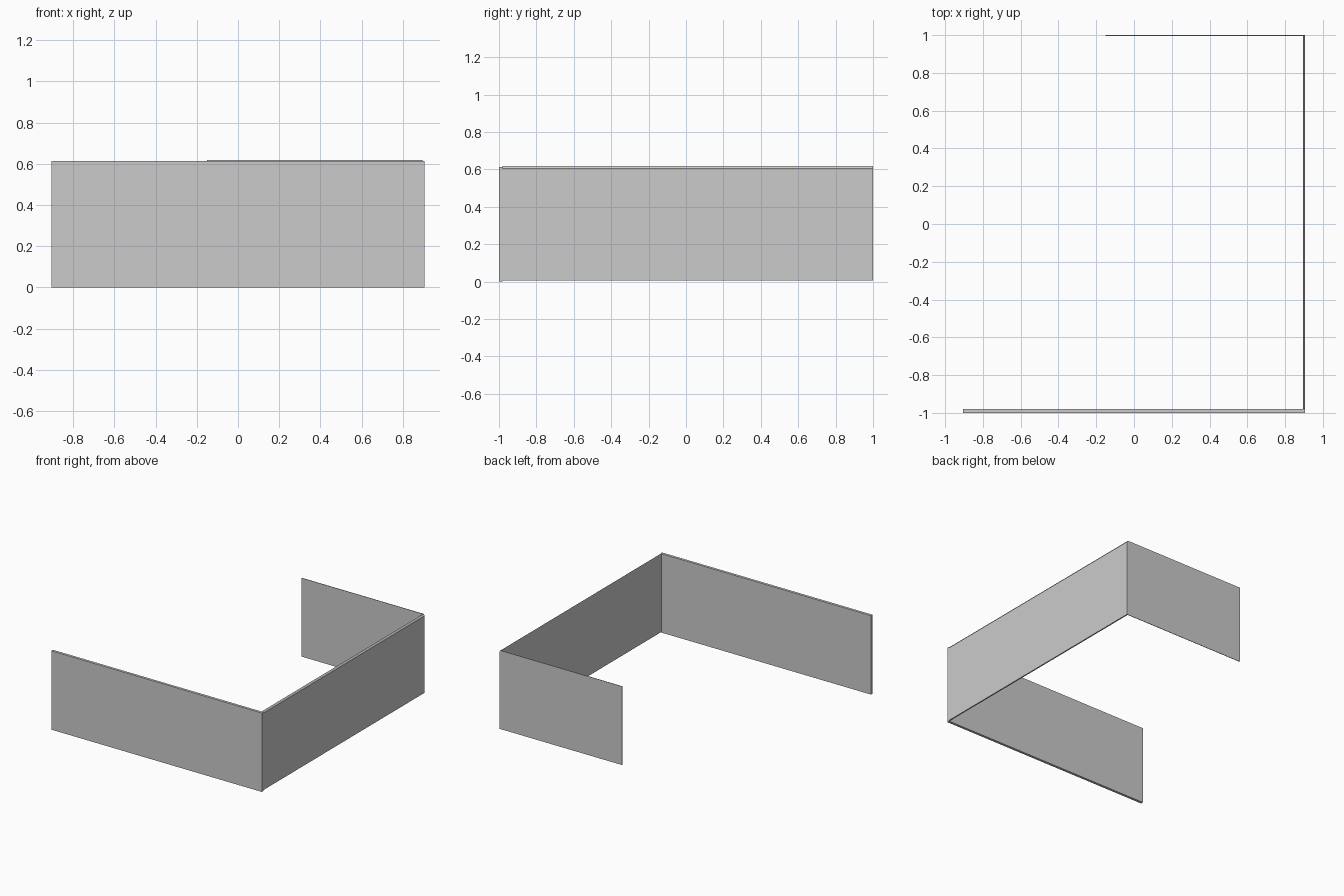
import bpy
import bmesh

cube = bpy.data.objects.get("Cube")
if cube:
    bpy.data.objects.remove(cube, do_unlink=True)

grey = bpy.data.materials.new("light_grey")
grey.use_nodes = True
colour = (0.6, 0.6, 0.6, 1)
grey.diffuse_color = colour
grey.node_tree.nodes["Principled BSDF"].inputs["Base Color"].default_value = colour


def panel(name, low, high):
    """Upright slab between two opposite corners."""
    bm = bmesh.new()
    bmesh.ops.create_cube(bm, size=1)
    for v in bm.verts:
        v.co = [high[i] if v.co[i] > 0 else low[i] for i in range(3)]
    mesh = bpy.data.meshes.new(name)
    bm.to_mesh(mesh)
    bm.free()
    mesh.materials.append(grey)
    obj = bpy.data.objects.new(name, mesh)
    bpy.context.collection.objects.link(obj)
    return obj


# Long front wall, side wall and short, very thin back wall
panel("front_wall", (-0.905, -1, 0), (0.905, -0.98, 0.613))
side = panel("left_side_wall", (0.895, -0.98, 0.007), (0.905, 1, 0.618))
panel("back_wall", (-0.15, 0.996, 0.007), (0.895, 1, 0.618))

# Sloped top on the outer edge of the side wall
for v in side.data.vertices:
    if v.co.z > 0.5 and v.co.x > 0.9:
        v.co.z = 0.605
